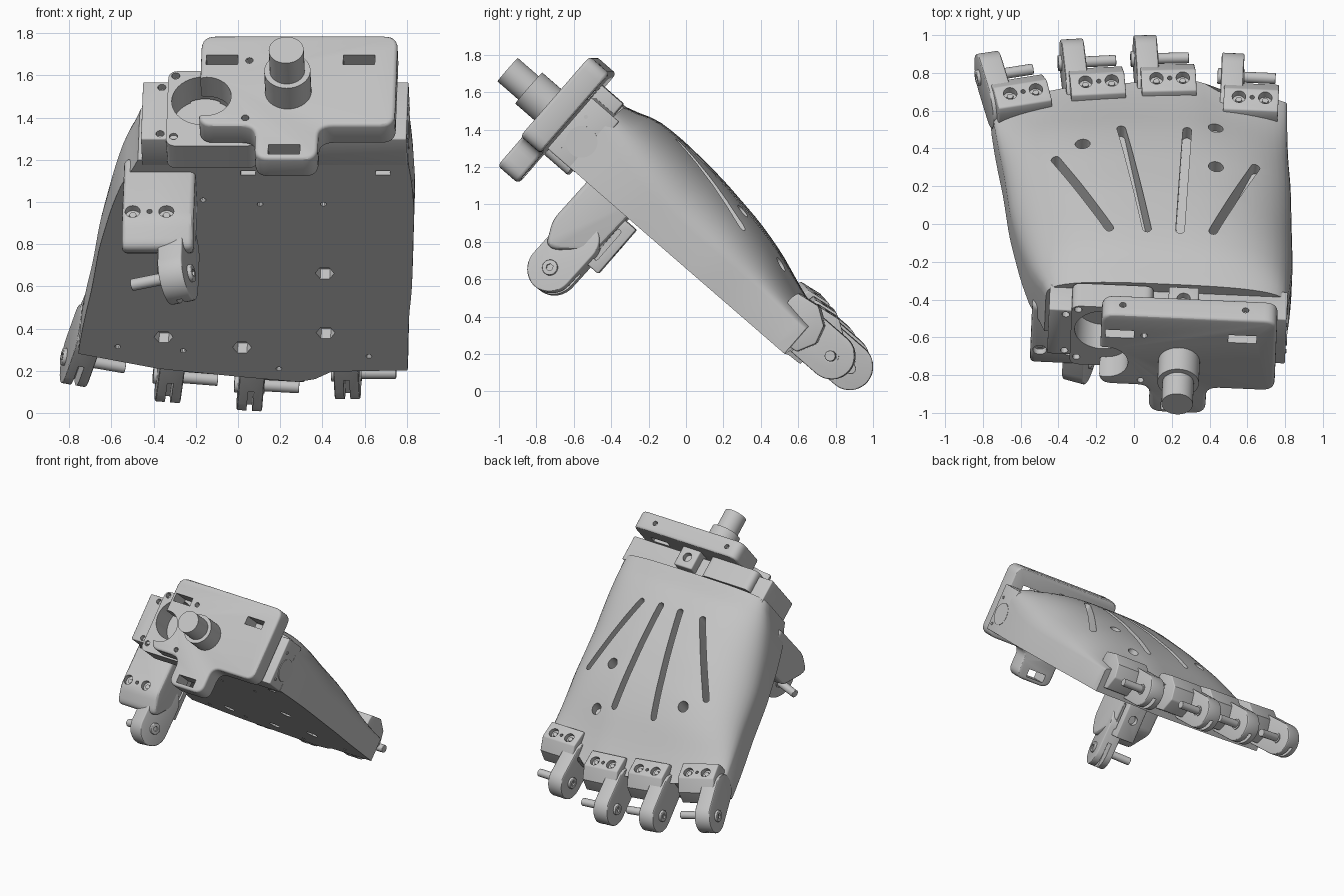
import bpy, bmesh
from math import sin, cos, pi, radians
from mathutils import Matrix, Vector

if "Cube" in bpy.data.objects:
    bpy.data.objects.remove(bpy.data.objects["Cube"])

grey = bpy.data.materials.new("light_grey")
grey.use_nodes = True
grey.diffuse_color = (0.55, 0.55, 0.55, 1)
grey.node_tree.nodes["Principled BSDF"].inputs["Base Color"].default_value = (0.55, 0.55, 0.55, 1)

# Tilted hand frame: x across, y towards the fingers, z out of the back of the hand
PITCH = Matrix.Rotation(radians(-41), 4, 'X')
HAND = Matrix.Rotation(radians(-2.5), 4, 'Z') @ PITCH
WRIST = HAND @ Matrix.Translation((.03, 0, 0))
AXES = {'x': lambda a, b, w: (w, a, b), 'y': lambda a, b, w: (a, w, b), 'z': lambda a, b, w: (a, b, w)}


def circle(a, b, r, n=32):
    return [(a + r * cos(2 * pi * i / n), b + r * sin(2 * pi * i / n)) for i in range(n)]


def rect(a0, b0, a1, b1):
    return [(a0, b0), (a1, b0), (a1, b1), (a0, b1)]


def rounded(pts, r, n=6):
    """Round every corner of a 2D outline."""
    out = []
    for i, p in enumerate(pts):
        p = Vector(p)
        ends = []
        for q in (Vector(pts[i - 1]), Vector(pts[(i + 1) % len(pts)])):
            d = q - p
            ends.append(p + d.normalized() * min(r, d.length * 0.45))
        for k in range(n + 1):
            t = k / n
            out.append(tuple(ends[0] * (1 - t) ** 2 + p * 2 * t * (1 - t) + ends[1] * t * t))
    return out


def capsule(p, q, r, n=8):
    p, q = Vector(p), Vector(q)
    d = (q - p).normalized()
    s = Vector((-d.y, d.x))
    arc = [pi * k / n for k in range(n + 1)]
    return ([tuple(q + r * (s * cos(t) + d * sin(t))) for t in arc] +
            [tuple(p - r * (s * cos(t) + d * sin(t))) for t in arc])


def prism(bm, pts, axis, lo, hi):
    rows = [[bm.verts.new(AXES[axis](a, b, w)) for a, b in pts] for w in (lo, hi)]
    n = len(pts)
    bm.faces.new(rows[0])
    bm.faces.new(rows[1])
    for i in range(n):
        j = (i + 1) % n
        bm.faces.new((rows[0][i], rows[0][j], rows[1][j], rows[1][i]))


def make(name, bm, frame=HAND, bevel=0, cuts=()):
    """Turn a bmesh into an object, optionally bevelled and cut by prisms."""
    bmesh.ops.recalc_face_normals(bm, faces=bm.faces)
    mesh = bpy.data.meshes.new(name)
    bm.to_mesh(mesh)
    bm.free()
    mesh.materials.append(grey)
    ob = bpy.data.objects.new(name, mesh)
    bpy.context.collection.objects.link(ob)
    ob.matrix_world = frame
    if bevel:
        m = ob.modifiers.new("bevel", 'BEVEL')
        m.width, m.segments, m.limit_method, m.angle_limit = bevel, 3, 'ANGLE', radians(40)
    if cuts:
        cb = bmesh.new()
        for c in cuts:
            prism(cb, *c)
        cutter = make(name + "_cutter", cb, frame)
        cutter.hide_render = True
        m = ob.modifiers.new("cut", 'BOOLEAN')
        m.operation, m.solver, m.object = 'DIFFERENCE', 'EXACT', cutter
        bpy.context.view_layer.update()
        done = bpy.data.meshes.new_from_object(ob.evaluated_get(bpy.context.evaluated_depsgraph_get()))
        ob.modifiers.clear()
        ob.data = done
        bpy.data.objects.remove(cutter)
    return ob


def part(name, shapes, frame=HAND, bevel=0, cuts=()):
    bm = bmesh.new()
    for s in shapes:
        prism(bm, *s)
    return make(name, bm, frame, bevel, cuts)


def lerp_table(table, t):
    for a, b in zip(table, table[1:]):
        if t <= b[0]:
            k = max(0, (t - a[0]) / (b[0] - a[0]))
            return [p + (q - p) * k for p, q in zip(a, b)]
    return table[-1]


# Palm: lofted sections (position, right edge, left edge, wall height, crown height)
SECTIONS = [(-1.23, -.44, .83, .80, .935), (-1.07, -.53, .845, .73, 1.0), (-.87, -.59, .85, .70, 1.005),
            (-.59, -.655, .835, .69, .985), (-.29, -.70, .82, .69, .94), (-.1, -.73, .80, .69, .89),
            (.08, -.755, .79, .69, .82), (.3, -.78, .78, .69, .75)]
FRONT = [(-.78, -.13), (-.4, -.02), (0, .04), (.3, .08), (.42, 0), (.78, -.01)]
bm = bmesh.new()
rings = []
for i in range(25):
    # lightly averaged lookup keeps the loft smooth
    s = -1.23 + 1.53 * i / 24
    looks = [lerp_table(SECTIONS, max(-1.23, min(.3, s + d))) for d in (-.05, 0, .05)]
    _, x0, x1, wall, crown = [sum(c) / 3 for c in zip(*looks)]
    mid, half = (x0 + x1) / 2, (x1 - x0) / 2
    power = .3 + .25 * min(1, (s + 1.23) / .6)
    across = [cos(pi * k / 28) for k in range(29)]
    sec = [(mid + half * t, wall + (crown - wall) * max(0, 1 - abs(t) ** 3) ** power) for t in across]
    sec += [(mid - half * t, .52) for t in across]
    w = max(0, (s + .3) / .6)
    rings.append([bm.verts.new((x, s + w * lerp_table(FRONT, x)[1], z)) for x, z in sec])
for a, b in zip(rings, rings[1:]):
    for k in range(len(a)):
        j = (k + 1) % len(a)
        bm.faces.new((a[k], a[j], b[j], b[k]))
bm.faces.new(rings[0])
bm.faces.new(rings[-1])
cuts = [(capsule(p, q, .023), 'z', .8, 1.2) for p, q in (
    ((-.43, -.36), (-.13, -.9)), ((-.09, -.11), (.07, -.9)), ((.26, -.1), (.245, -.9)), ((.63, -.33), (.42, -.89)))]
cuts += [(circle(x, y, .04, 20), 'z', .79, 1.2) for x, y in ((-.29, -.25), (.41, -.05), (.42, -.39))]
cuts += [(circle(x, y, .045, 6), 'z', .4, .58) for x, y in ((.41, -.41), (-.37, .05), (.0, .125), (.4, .02))]
cuts += [(circle(x, y, .014, 10), 'z', .4, .56) for x, y in (
    (-.15, -.94), (.12, -.91), (.42, -.91), (-.59, .12), (-.28, .15), (.17, .28), (.6, .19))]
cuts += [(rect(x - .035, -1.15, x + .035, -1.12), 'z', .4, .56) for x in (.07, .71)]
make("palm_shell", bm, cuts=cuts)

# Wrist block, round port housing and the rear mount
PORT = circle(-.17, .744, .15, 40)
part("wrist_block", [(rect(-.46, .517, .80, .877), 'y', -1.385, -1.19)], WRIST, .008,
     [(PORT, 'y', -1.5, -1.22)] + [(circle(-.37, z, .02, 12), 'y', -1.5, -1.35) for z in (.84, .55)])
part("port_housing", [(rounded(rect(-.34, .46, .09, .93), .05), 'y', -1.40, -1.24)], WRIST,
     cuts=[(PORT, 'y', -1.5, -1.1)] + [(circle(-.305, z, .02, 12), 'y', -1.5, -1.36) for z in (.9, .52)])
part("rear_mount", [(rect(.17, .8, .33, .95), 'y', -1.41, -1.25)], WRIST, .01,
     [(circle(.25, -1.33, .035, 20), 'z', .91, 1.1)])
part("side_disc", [(circle(-1.27, .665, .085), 'x', .79, .806)], WRIST)
part("side_screws", [(circle(y, z, .011, 10), 'x', .79, .806) for y, z in ((-1.34, .57), (-1.34, .78))], WRIST)

# Wrist plate with lower tab, slots and side notch
outline = [(-.18, .47), (.09, .47), (.09, .26), (.39, .26), (.39, .47), (.75, .47), (.75, 1.035), (-.18, 1.035)]
part("wrist_plate", [(rounded(outline, .07), 'y', -1.54, -1.40)], WRIST, .018,
     [(rect(x - .075, z - .03, x + .075, z + .03), 'y', -1.7, -1.3)
      for x, z in ((-.08, .88), (.57, .88), (.23, .318))] +
     [(circle(x, z, .018, 12), 'y', -1.7, -1.48) for x, z in ((.05, .875), (.04, .515))] +
     [(circle(x, -1.47, .018, 12), 'z', 1.0, 1.2) for x in (-.07, .58)] +
     [(circle(-.15, .65, .12), 'y', -1.7, -1.3)])
part("shaft_collar", [(circle(.24, .68, .11, 40), 'y', -1.69, -1.5)], WRIST)
part("drive_shaft", [(circle(.24, .68, .083, 40), 'y', -1.84, -1.6)], WRIST)


def wheel(name, frame, r, side, neck, slot):
    """Rounded knuckle lobe with a neck, a slot, a cap on one side and a pin on the other."""
    part(name + "_lobe", [(capsule((0, 0), neck, r, 20), 'x', -.06, .06)], frame, .008,
         [(slot, 'x', -.014, .014)])
    part(name + "_pin", [(circle(0, 0, .029, 20), 'x', -.05 * side, .23 * side)], frame, .004)
    part(name + "_cap", [(circle(0, 0, .042, 24), 'x', -.05 * side, -.078 * side)], frame, .005,
         [(circle(0, 0, .02, 6), 'x', -.09 * side, -.066 * side)])
    part(name + "_cap_rim", [(circle(0, 0, .04, 24), 'x', .05 * side, .067 * side)], frame)


# Four finger knuckles: wheel centre and yaw
BRACKET = [(-.36, .10), (-.35, .14), (-.22, .16), (-.13, .10), (-.10, 0), (-.15, -.10), (-.32, -.12), (-.36, -.03)]
FINGERS = {"outer": ((-.76, .785, .255), 15), "ring": ((-.325, .855, .175), 7),
           "middle": ((.06, .875, .135), 5), "index": ((.52, .78, .19), 0)}
for name, (pos, yaw) in FINGERS.items():
    f = Matrix.Translation(pos) @ HAND @ Matrix.Rotation(radians(yaw), 4, 'Z')
    wheel(name + "_knuckle", f, .125, 1, (-.2, 0), rect(-.09, -.2, .2, -.02))
    part(name + "_knuckle_bracket", [(BRACKET, 'x', -.04, .25)], f, .008,
         [(circle(x, -.27, r, 20), 'z', .115, .3) for x, r in ((.04, .036), (.18, .036), (.11, .012))])
    part(name + "_knuckle_screws", [(circle(x, -.27, .018, 6), 'z', .1, .13) for x in (.04, .18)], f)

# Thumb base, back bracket and wheel
THUMB = [(-1.14, .62), (-1.147, .222), (-1.09, .10), (-1.04, .10), (-.86, .25), (-.845, .62)]
part("thumb_base", [(rounded(THUMB, .04, 4), 'x', -.52, -.18)], bevel=.025,
     cuts=[(circle(x, .27, r, 20), 'y', -1.3, -1.11) for x, r in ((-.47, .036), (-.31, .036), (-.39, .013))])
part("thumb_screws", [(circle(x, .27, .018, 6), 'y', -1.12, -1.09) for x in (-.47, -.31)])
part("thumb_back_bracket", [(rect(-.88, .16, -.775, .47), 'x', -.36, -.2)], bevel=.008,
     cuts=[(circle(-.28, .32, .035, 20), 'y', -.81, -.7), (capsule((-.84, .22), (-.84, .4), .014), 'x', -.22, -.1)])
tf = (Matrix.Translation((-.285, -.71, .65)) @ Matrix.Rotation(radians(-15), 4, 'Z')
      @ Matrix.Rotation(radians(-11), 4, 'Y') @ PITCH)
wheel("thumb", tf, .13, -1, (0, .2), rect(.03, -.2, .2, .08))

# Smooth curved faces, keep edges sharp
bpy.ops.object.select_all(action='DESELECT')
for ob in bpy.context.scene.objects:
    if ob.type == 'MESH' and grey.name in ob.data.materials:
        ob.select_set(True)
        bpy.context.view_layer.objects.active = ob
bpy.ops.object.shade_smooth_by_angle(angle=radians(30))
